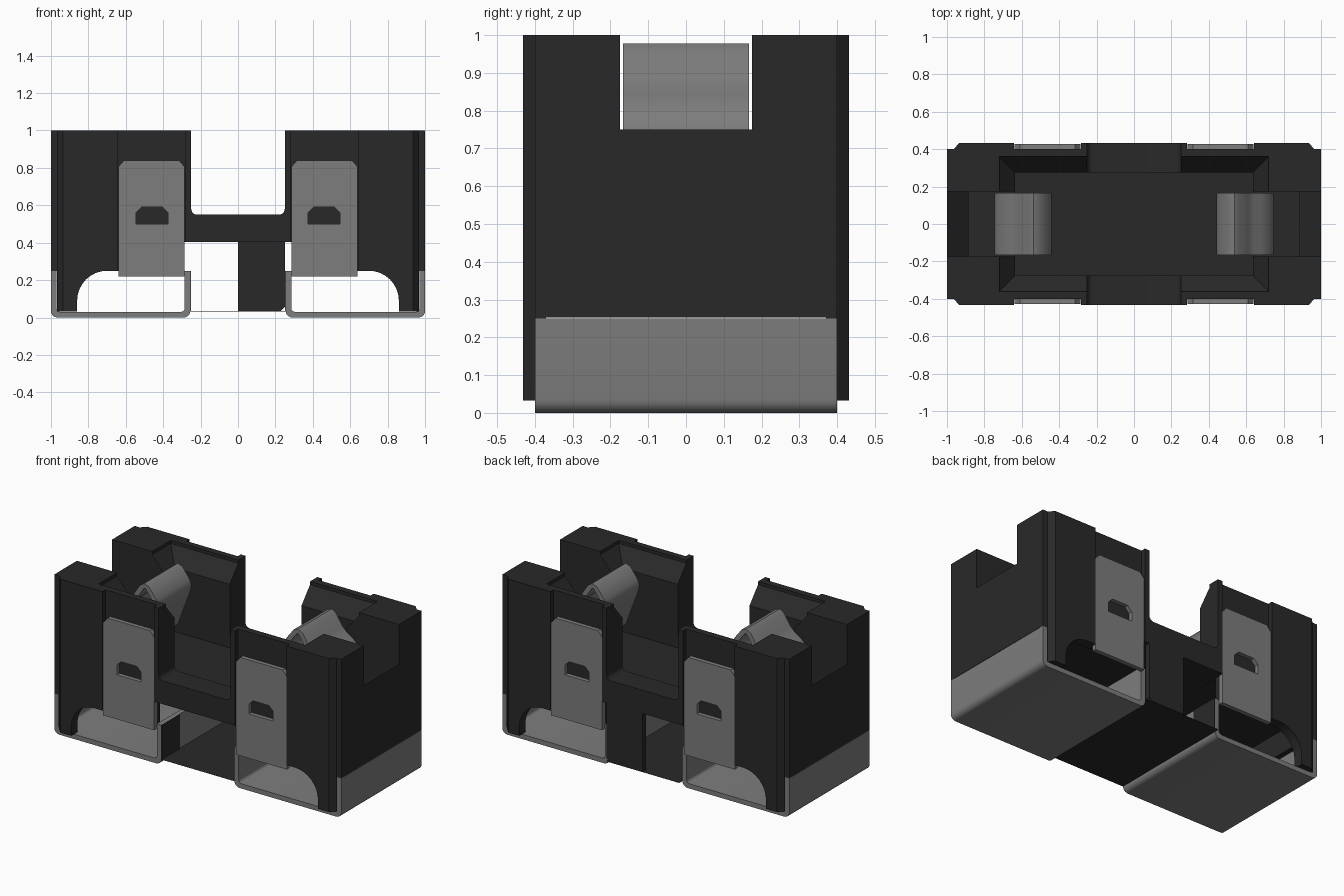
import bpy, bmesh, math
from mathutils import Vector

old = bpy.data.objects.get("Cube")
if old:
    bpy.data.objects.remove(old, do_unlink=True)


def material(name, v):
    m = bpy.data.materials.new(name)
    m.use_nodes = True
    m.diffuse_color = (v, v, v, 1)
    b = next(n for n in m.node_tree.nodes if n.type == 'BSDF_PRINCIPLED')
    b.inputs["Base Color"].default_value = (v, v, v, 1)
    b.inputs["Roughness"].default_value = 0.6
    return m


DARK = material("black plastic", 0.022)
GREY = material("grey metal", 0.205)


def prism(name, pts, lo, hi, axis, mat=DARK):
    """Extrude a 2D outline along an axis: 'y' takes (x, z), 'z' takes (x, y)."""
    bm = bmesh.new()
    place = (lambda a, b, c: (a, c, b)) if axis == 'y' else (lambda a, b, c: (a, b, c))
    rings = [[bm.verts.new(place(a, b, c)) for a, b in pts] for c in (lo, hi)]
    bm.faces.new(rings[0])
    bm.faces.new(rings[1])
    n = len(pts)
    for i in range(n):
        j = (i + 1) % n
        bm.faces.new((rings[0][i], rings[0][j], rings[1][j], rings[1][i]))
    return finish(name, bm, mat)


def finish(name, bm, mat):
    bmesh.ops.recalc_face_normals(bm, faces=bm.faces)
    me = bpy.data.meshes.new(name)
    bm.to_mesh(me)
    bm.free()
    me.materials.append(mat)
    ob = bpy.data.objects.new(name, me)
    bpy.context.collection.objects.link(ob)
    return ob


def rect(x0, x1, y0, y1):
    return [(x0, y0), (x1, y0), (x1, y1), (x0, y1)]


def arc(cx, cy, r, a0, a1, n=8):
    return [(cx + r * math.cos(math.radians(a0 + (a1 - a0) * i / n)),
             cy + r * math.sin(math.radians(a0 + (a1 - a0) * i / n))) for i in range(n + 1)]


def frustum(name, rings):
    """Rectangular rings (half x, half y, z) joined into a solid."""
    bm = bmesh.new()
    vs = [[bm.verts.new((sx * hx, sy * hy, z)) for sx, sy in ((-1, -1), (1, -1), (1, 1), (-1, 1))]
          for hx, hy, z in rings]
    bm.faces.new(vs[0])
    bm.faces.new(vs[-1])
    for a, b in zip(vs, vs[1:]):
        for i in range(4):
            j = (i + 1) % 4
            bm.faces.new((a[i], a[j], b[j], b[i]))
    return finish(name, bm, DARK)


def cut(ob, cutters):
    for c in cutters:
        m = ob.modifiers.new("cut", 'BOOLEAN')
        m.operation, m.solver, m.object = 'DIFFERENCE', 'EXACT', c
    bpy.context.view_layer.update()
    dg = bpy.context.evaluated_depsgraph_get()
    me = bpy.data.meshes.new_from_object(ob.evaluated_get(dg))
    ob.modifiers.clear()
    ob.data = me
    for c in cutters:
        bpy.data.objects.remove(c, do_unlink=True)


def smooth(ob):
    bpy.ops.object.select_all(action='DESELECT')
    ob.select_set(True)
    bpy.context.view_layer.objects.active = ob
    bpy.ops.object.shade_smooth_by_angle(angle=math.radians(35))


def flip(pts, s):
    return [(s * a, b) for a, b in pts]


# Housing block with stepped, chamfered corners
q = [(1, 0.4), (0.965, 0.4), (0.935, 0.432)]
outline = (q + flip(q[::-1], -1) + [(-a, -b) for a, b in q] + [(a, -b) for a, b in q[::-1]])
housing = prism("housing", outline, 0.033, 1.0, 'z')

# Arched openings underneath, taller in the middle
half = [(0.285, 0.403), (0.285, 0.25)] + arc(0.70, 0.09, 0.16, 90, 0) + [(0.86, -0.1)]
cutters = [prism("tunnel_cutter", half + flip(half[::-1], -1), -0.6, 0.6, 'y')]
# Open middle with rounded lower corners
cutters.append(prism("gap_cutter", [(0.25, 1.2), (-0.25, 1.2)] + arc(-0.22, 0.58, 0.03, 180, 270, 5)
                     + arc(0.22, 0.58, 0.03, 270, 360, 5), -0.6, 0.6, 'y'))
# Inner tray with flared rim
cutters.append(frustum("tray_cutter", [(0.635, 0.275, 0.48), (0.635, 0.275, 0.88),
                                       (0.72, 0.36, 0.98), (0.72, 0.36, 1.1)]))
for s in (-1, 1):
    # Hollow above each bracket, leaving thin side walls
    cutters.append(prism("hollow_cutter", flip([(0.25, -0.1), (1.1, -0.1), (1.1, 0.252), (0.94, 0.252),
                   (0.94, 0.40), (0.25, 0.40)], s), -0.37, 0.37, 'y'))
    # End notch with sloped sill, and the step that takes the bracket
    cutters.append(prism("notch_cutter", flip([(0.6, 1.2), (0.6, 0.52), (0.885, 0.52),
                   (0.885, 0.64), (1.0, 0.75), (1.1, 0.75), (1.1, 1.2)], s), -0.175, 0.175, 'y'))
    cutters.append(prism("step_cutter", flip(rect(0.969, 1.1, -0.1, 0.25), s), -0.6, 0.6, 'y'))
    # Recesses for the side plates
    for t in (-1, 1):
        lo, hi = sorted((t * 0.402, t * 0.6))
        cutters.append(prism("recess_cutter", flip(rect(0.283, 0.642, -0.2, 1.2), s), lo, hi, 'y'))
cut(housing, cutters)
smooth(housing)

# Thin middle floor and rear half panel
prism("middle_floor", rect(-0.254, 0.254, 0.033, 0.034), -0.4, 0.43, 'y')
prism("rear_panel", [(0, 0.403), (0, 0.035), (0.23, 0.035), (0.25, 0.055), (0.25, 0.403)], 0.40, 0.432, 'y')

# Spring contact centre line, from the outer foot over the crest to the nose
spring = [(0.73, 0.53), (0.73, 0.75), (0.715, 0.785), (0.67, 0.825), (0.63, 0.85), (0.60, 0.88),
          (0.555, 0.95), (0.535, 0.963), (0.515, 0.955), (0.465, 0.89), (0.456, 0.865), (0.462, 0.835),
          (0.55, 0.60)]


def strip(path, t):
    """Closed outline of a bent strip of thickness t."""
    left, right = [], []
    for i, p in enumerate(path):
        a = Vector(path[max(i - 1, 0)])
        b = Vector(path[min(i + 1, len(path) - 1)])
        d = (b - a).normalized()
        n = Vector((-d.y, d.x)) * t / 2
        left.append(tuple(Vector(p) + n))
        right.append(tuple(Vector(p) - n))
    return left + right[::-1]


for s, side in ((1, "left"), (-1, "right")):
    # U-shaped end bracket
    u = ([(0.255, 0.25)] + arc(0.29, 0.035, 0.035, 180, 270, 5) + arc(0.965, 0.035, 0.035, 270, 360, 5)
         + [(1.0, 0.25), (0.97, 0.25)] + arc(0.95, 0.05, 0.02, 0, -90, 4)
         + arc(0.305, 0.05, 0.02, 270, 180, 4) + [(0.285, 0.25)])
    smooth(prism(side + "_bracket", flip(u, s), -0.4, 0.4, 'y', GREY))
    # Dark lining strips on the bracket's inner side
    for t in (-1, 1):
        lo, hi = sorted((t * 0.22, t * 0.40))
        prism(side + "_lining", flip(rect(0.251, 0.255, 0.033, 0.25), s), lo, hi, 'y')
    # Spring contact
    smooth(prism(side + "_spring_contact", flip(strip(spring, 0.03), s), -0.167, 0.167, 'y', GREY))
    # Slotted side plates, front and rear
    for t, end in ((-1, "front"), (1, "rear")):
        lo, hi = sorted((t * 0.40, t * 0.428))
        plate = prism(f"{side}_{end}_plate", flip([(0.285, 0.22), (0.64, 0.22), (0.64, 0.805),
                      (0.61, 0.84), (0.315, 0.84), (0.285, 0.805)], s), lo, hi, 'y', GREY)
        slot = prism("slot_cutter", flip([(0.375, 0.50), (0.545, 0.50), (0.545, 0.56), (0.515, 0.59),
                     (0.405, 0.59), (0.375, 0.56)], s), -0.6, 0.6, 'y')
        cut(plate, [slot])
